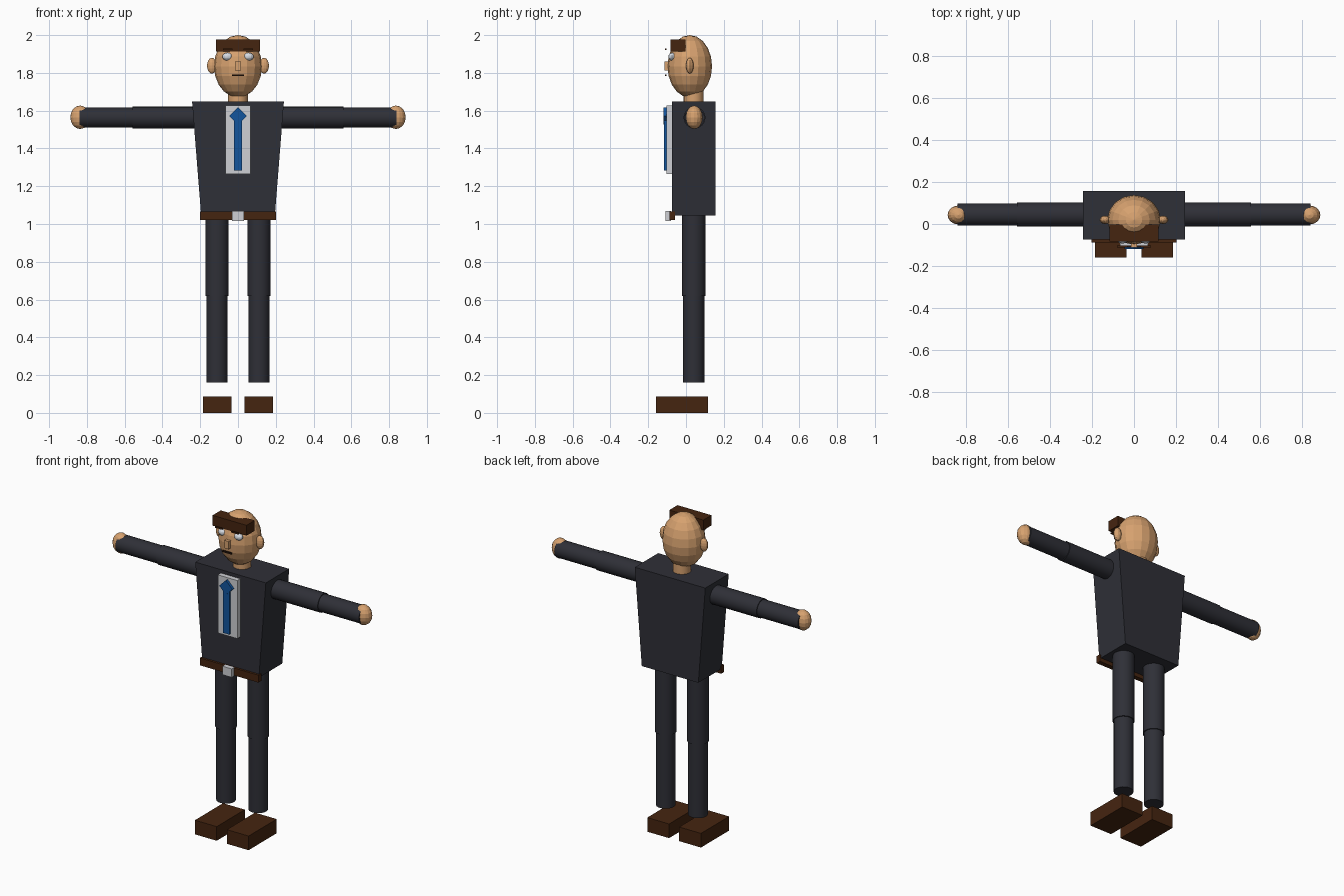
import bpy, math
from mathutils import Matrix

if "Cube" in bpy.data.objects:
    bpy.data.objects.remove(bpy.data.objects["Cube"])


def material(name, rgb):
    m = bpy.data.materials.new(name)
    m.diffuse_color = (*rgb, 1)
    m.use_nodes = True
    m.node_tree.nodes["Principled BSDF"].inputs["Base Color"].default_value = m.diffuse_color
    return m


SUIT = material("charcoal_suit", (0.028, 0.029, 0.038))
SKIN = material("skin", (0.68, 0.36, 0.16))
BROWN = material("dark_brown", (0.06, 0.018, 0.005))
BLUE = material("tie_blue", (0.006, 0.09, 0.34))
WHITE = material("shirt_grey_white", (0.62, 0.63, 0.66))
EYE = material("eye_white", (0.68, 0.72, 0.78))
DARK = material("mouth_dark", (0.02, 0.008, 0.004))


def finish(name, mat):
    ob = bpy.context.object
    ob.name = name
    ob.data.materials.append(mat)
    return ob


def box(name, mat, x, y, z):
    """Box from (min, max) pairs."""
    bpy.ops.mesh.primitive_cube_add(size=1)
    ob = finish(name, mat)
    ob.data.transform(
        Matrix.Translation([(a + b) / 2 for a, b in (x, y, z)])
        @ Matrix.Diagonal([b - a for a, b in (x, y, z)] + [1]))
    return ob


def ball(name, mat, centre, radii, segments=16, rings=8):
    bpy.ops.mesh.primitive_uv_sphere_add(segments=segments, ring_count=rings, radius=1)
    ob = finish(name, mat)
    ob.data.transform(Matrix.Translation(centre) @ Matrix.Diagonal((*radii, 1)))
    return ob


def tube(name, mat, centre, radius, length, along_x=False):
    rot = (0, math.pi / 2, 0) if along_x else (0, 0, 0)
    bpy.ops.mesh.primitive_cylinder_add(vertices=24, radius=radius, depth=length,
                                        location=centre, rotation=rot)
    ob = finish(name, mat)
    bpy.ops.object.shade_smooth_by_angle(angle=math.radians(30))
    return ob


# Jacket, narrowing towards the waist
torso = box("torso", SUIT, (-0.243, 0.243), (-0.073, 0.157), (1.045, 1.648))
for v in torso.data.vertices:
    if v.co.z < 1.3:
        v.co.x *= 0.195 / 0.243

# Shirt front, tie and belt
box("shirt_front", WHITE, (-0.067, 0.067), (-0.103, -0.07), (1.265, 1.627))
box("tie", BLUE, (-0.021, 0.021), (-0.116, -0.098), (1.283, 1.56))
knot = box("tie_knot", BLUE, (-0.032, 0.032), (-0.12, -0.098), (-0.032, 0.032))
knot.rotation_euler.y = math.pi / 4
knot.location.z = 1.572
box("belt", BROWN, (-0.202, 0.202), (-0.087, -0.058), (1.021, 1.067))
box("belt_buckle", WHITE, (-0.032, 0.032), (-0.108, -0.08), (1.016, 1.069))

# Head and face
tube("neck", SKIN, (0, 0.04, 1.675), 0.052, 0.09)
ball("head", SKIN, (0, 0.02, 1.835), (0.127, 0.118, 0.165), 16, 10)
box("hair", BROWN, (-0.117, 0.117), (-0.083, -0.003), (1.913, 1.977))
box("nose", SKIN, (-0.015, 0.015), (-0.113, -0.088), (1.812, 1.86))
box("mouth", DARK, (-0.032, 0.032), (-0.112, -0.103), (1.783, 1.792))

# Mirrored parts
for side, s in (("left", 1), ("right", -1)):
    ball(f"{side}_eye", EYE, (s * 0.055, -0.073, 1.886), (0.028, 0.02, 0.021), 12, 8)
    box(f"{side}_eyebrow", BROWN, (s * 0.055 - 0.025, s * 0.055 + 0.025),
        (-0.111, -0.103), (1.92, 1.928))
    ball(f"{side}_ear", SKIN, (s * 0.138, 0.02, 1.838), (0.026, 0.02, 0.042), 12, 8)
    tube(f"{side}_upper_arm", SUIT, (s * 0.383, 0.045, 1.563), 0.058, 0.35, True)
    tube(f"{side}_forearm", SUIT, (s * 0.69, 0.045, 1.563), 0.053, 0.30, True)
    ball(f"{side}_hand", SKIN, (s * 0.836, 0.043, 1.565), (0.052, 0.045, 0.062))
    tube(f"{side}_thigh", SUIT, (s * 0.111, 0.041, 0.845), 0.062, 0.45)
    tube(f"{side}_shin", SUIT, (s * 0.111, 0.041, 0.40), 0.056, 0.48)
    box(f"{side}_shoe", BROWN, (s * 0.11 - 0.075, s * 0.11 + 0.075),
        (-0.16, 0.117), (0, 0.088))
